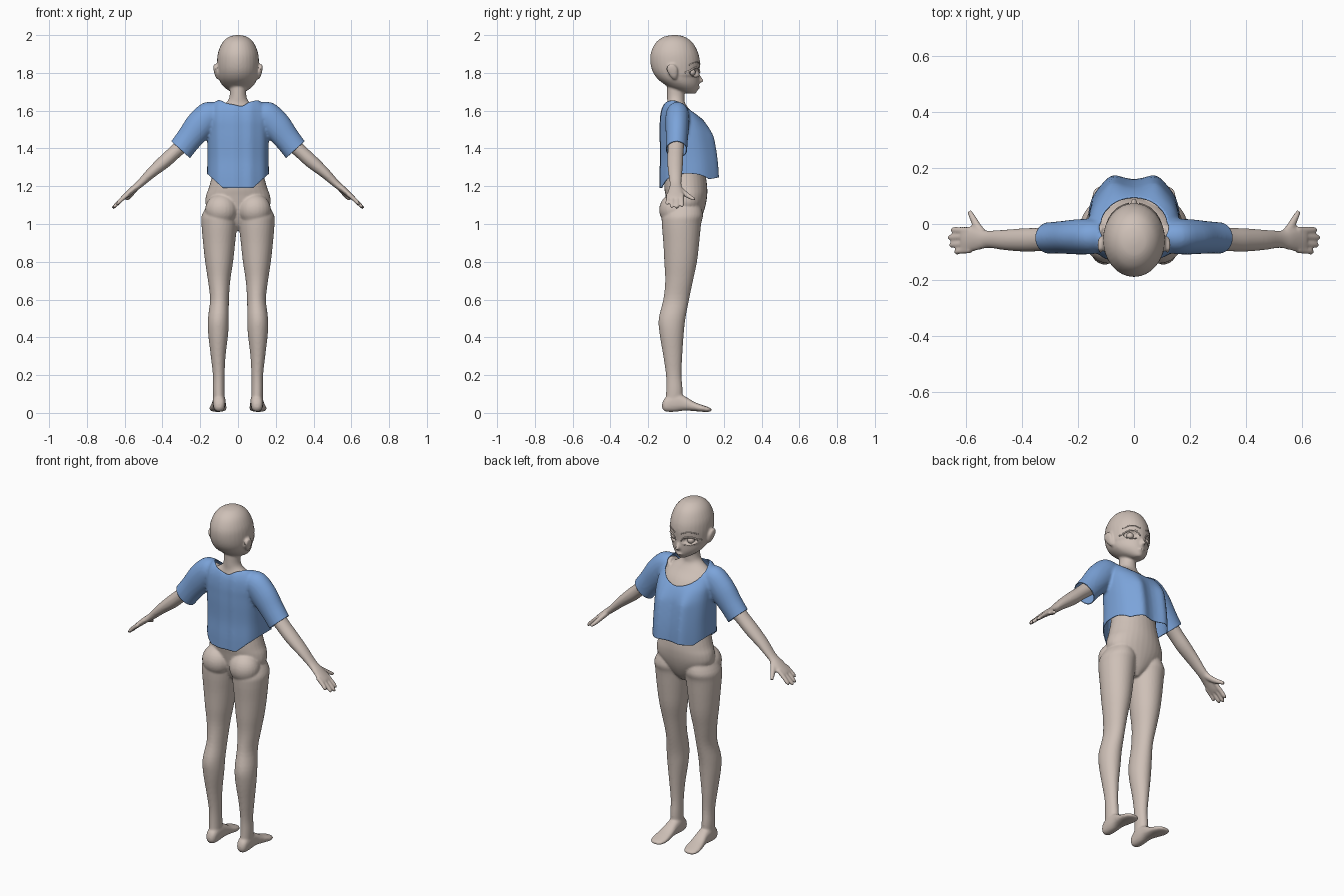
import bpy, bmesh, math
from mathutils import Vector, Matrix
from mathutils.bvhtree import BVHTree

if "Cube" in bpy.data.objects:
    bpy.data.objects.remove(bpy.data.objects["Cube"])


def material(name, col):
    m = bpy.data.materials.new(name)
    m.diffuse_color = (*col, 1)
    m.use_nodes = True
    m.node_tree.nodes["Principled BSDF"].inputs["Base Color"].default_value = m.diffuse_color
    return m


SKIN = material("warm skin", (0.62, 0.53, 0.475))
BLUE = material("blue cloth", (0.20, 0.37, 0.70))


def catmull(a, b, c, d, t):
    return 0.5 * (2*b + (c - a)*t + (2*a - 5*b + 4*c - d)*t*t + (3*b - a - 3*c + d)*t**3)


def loft(bm, rings, power=2.0, shape=None, n=32, sub=4):
    """Closed skin over rings of (centre, half axis a, half axis b)."""
    rings = [tuple(Vector(v) for v in r) for r in rings]
    smooth = []
    for i in range(len(rings) - 1):
        q = [rings[max(0, min(len(rings) - 1, i + k))] for k in (-1, 0, 1, 2)]
        for s in range(sub):
            smooth.append([catmull(*(r[j] for r in q), s / sub) for j in range(3)])
    smooth.append(rings[-1])
    loops = []
    for c, a, b in smooth:
        loop = []
        for k in range(n):
            t = 2 * math.pi * k / n
            u, v = math.cos(t), math.sin(t)
            u = math.copysign(abs(u) ** (2 / power), u)
            v = math.copysign(abs(v) ** (2 / power), v)
            p = c + a*u + b*v
            loop.append(bm.verts.new(shape(p, u, v) if shape else p))
        loops.append(loop)
    faces = [bm.faces.new(loops[0]), bm.faces.new(loops[-1][::-1])]
    for l0, l1 in zip(loops, loops[1:]):
        for k in range(n):
            m = (k + 1) % n
            faces.append(bm.faces.new((l0[k], l1[k], l1[m], l0[m])))
    bmesh.ops.recalc_face_normals(bm, faces=faces)


def stack(bm, rows, x=0, **kw):
    """Horizontal rings: (z, back y, front y, half width[, x centre])."""
    loft(bm, [((r[4] if len(r) > 4 else x, (r[1] + r[2]) / 2, r[0]), (r[3], 0, 0),
               (0, (r[2] - r[1]) / 2, 0)) for r in rows], **kw)


def limb(bm, pts, n=16):
    """Tube along (x, y, z, thickness radius, y radius)."""
    P = [Vector(p[:3]) for p in pts]
    rings = []
    for i, p in enumerate(pts):
        d = (P[min(i + 1, len(P) - 1)] - P[max(i - 1, 0)]).normalized()
        side = (Vector((0, 1, 0)) - d * d.y).normalized()
        rings.append((P[i], d.cross(side) * p[3], side * p[4]))
    loft(bm, rings, n=n)


def ball(bm, c, r):
    bmesh.ops.create_uvsphere(bm, u_segments=24, v_segments=16, radius=1,
                              matrix=Matrix.Translation(c) @ Matrix.Diagonal((*r, 1)))


def mirror(bm):
    """Copy everything so far to the -x side."""
    g = bmesh.ops.duplicate(bm, geom=bm.verts[:] + bm.edges[:] + bm.faces[:])["geom"]
    for v in g:
        if isinstance(v, bmesh.types.BMVert):
            v.co.x *= -1
    bmesh.ops.reverse_faces(bm, faces=[f for f in g if isinstance(f, bmesh.types.BMFace)])


def make(name, bm, mat, voxel=0, smooth=0):
    me = bpy.data.meshes.new(name)
    bm.to_mesh(me)
    bm.free()
    ob = bpy.data.objects.new(name, me)
    bpy.context.collection.objects.link(ob)
    me.materials.append(mat)
    bpy.context.view_layer.objects.active = ob
    if voxel:
        m = ob.modifiers.new("blend", 'REMESH')
        m.mode, m.voxel_size = 'VOXEL', voxel
        bpy.ops.object.modifier_apply(modifier="blend")
        m = ob.modifiers.new("soften", 'SMOOTH')
        m.factor, m.iterations = 0.5, smooth
        bpy.ops.object.modifier_apply(modifier="soften")
    for p in ob.data.polygons:
        p.use_smooth = True
        p.material_index = 0
    return ob


# ---- body: limbs on one side, mirrored, then torso and head, blended together
bm = bmesh.new()
stack(bm, [(1.12, -.09, .07, .06, .09), (1.05, -.125, .09, .092, .098), (1.0, -.128, .08, .094, .099),
           (.9, -.12, .07, .085, .1), (.8, -.115, .058, .074, .1), (.7, -.11, .037, .059, .1),
           (.6, -.12, .016, .05, .098), (.5, -.144, -.003, .055, .104), (.42, -.14, -.012, .053, .105),
           (.3, -.12, -.02, .039, .105), (.2, -.106, -.024, .031, .102), (.12, -.105, -.018, .031, .102),
           (.04, -.11, -.02, .03, .1)])
ball(bm, (.088, -.062, 1.075), (.086, .08, .085))                       # buttock
loft(bm, [((x, y, (lo + hi) / 2), (w, 0, 0), (0, 0, (hi - lo) / 2)) for y, x, w, lo, hi in (
    (-.126, .1, .012, .025, .05), (-.11, .1, .028, .008, .08), (-.06, .1, .034, .006, .105),
    (-.01, .1, .035, .012, .09), (.04, .103, .041, .01, .06), (.085, .106, .045, .006, .042),
    (.12, .108, .036, .006, .03), (.136, .108, .016, .01, .022))], power=2.4)   # foot
limb(bm, [(.1, -.05, 1.585, .05, .05), (.17, -.048, 1.55, .05, .05), (.25, -.05, 1.46, .043, .045),
          (.33, -.055, 1.385, .037, .042), (.39, -.057, 1.33, .036, .042), (.46, -.057, 1.27, .028, .037),
          (.52, -.055, 1.212, .02, .031), (.56, -.056, 1.18, .017, .038), (.60, -.058, 1.145, .014, .045),
          (.615, -.058, 1.132, .011, .042)], 24)                        # arm and palm
for y0, y1, x1 in ((-.093, -.1, .638), (-.07, -.075, .655), (-.046, -.048, .66), (-.023, -.021, .65)):
    z1 = 1.145 - (x1 - .6) * .9
    limb(bm, [(.585, y0, 1.157, .012, .013), (.625, (y0 + y1) / 2, 1.122, .011, .0115),
              (x1 - .004, y1, z1, .010, .0105), (x1 + .006, y1, z1 - .009, .004, .004)], 12)
limb(bm, [(.53, -.05, 1.2, .014, .02), (.56, -.012, 1.165, .014, .017), (.575, .018, 1.145, .012, .013),
          (.59, .045, 1.13, .009, .009)], 12)                           # thumb
loft(bm, [((.104, -.06, 1.765), (.006, 0, 0), (0, .008, 0)), ((.112, -.066, 1.785), (.01, 0, 0), (0, .02, 0)),
          ((.119, -.074, 1.82), (.011, 0, 0), (0, .03, 0)), ((.122, -.078, 1.845), (.007, 0, 0), (0, .015, 0))])
ball(bm, (.07, .035, 1.46), (.062, .075, .07))                          # chest
mirror(bm)
stack(bm, [(.965, -.04, .03, .02), (1.0, -.07, .062, .07), (1.05, -.09, .088, .13), (1.1, -.10, .104, .17),
           (1.15, -.108, .112, .17), (1.2, -.115, .112, .152), (1.3, -.11, .1, .13), (1.4, -.115, .1, .135),
           (1.5, -.115, .09, .14), (1.56, -.115, .062, .14), (1.605, -.108, .02, .115), (1.64, -.1, -.005, .065),
           (1.67, -.1, -.008, .046), (1.72, -.1, -.008, .043), (1.78, -.1, -.008, .043)])


def face_shape(p, u, v):
    # flatter cheeks tapering to the chin
    if v > 0 and p.z < 1.78:
        p.x *= 1 - .15 * v
    return p


stack(bm, [(2.0, -.075, -.045, .012), (1.99, -.12, -.005, .05), (1.96, -.16, .035, .083), (1.91, -.185, .063, .105),
           (1.86, -.189, .074, .111), (1.81, -.178, .072, .109), (1.77, -.152, .071, .102), (1.74, -.115, .069, .087),
           (1.715, -.075, .064, .062), (1.695, -.01, .055, .028), (1.69, .02, .045, .012)], shape=face_shape)
loft(bm, [((0, .055, 1.80), (.006, 0, 0), (0, .012, 0)), ((0, .065, 1.775), (.01, 0, 0), (0, .018, 0)),
          ((0, .07, 1.756), (.012, 0, 0), (0, .024, 0)), ((0, .066, 1.748), (.008, 0, 0), (0, .012, 0))])   # nose
ball(bm, (0, .066, 1.722), (.018, .009, .006))                          # lips
body = make("body", bm, SKIN, .006, 4)

# eye sockets pressed into the face
for v in body.data.vertices:
    if v.co.y > 0 and v.co.z > 1.7:
        d = ((abs(v.co.x) - .055) / .034) ** 2 + ((v.co.z - 1.803) / .021) ** 2
        if d < 1:
            v.co.y -= .018 * min(1, 2.5 * (1 - d))

tree = BVHTree.FromObject(body, bpy.context.evaluated_depsgraph_get())


def face_strip(name, pts, r):
    """Thin raised line lying on the face, on both sides."""
    bm = bmesh.new()
    row = []
    for x, z in pts:
        hit = tree.ray_cast(Vector((x, 1, z)), Vector((0, -1, 0)))[0]
        row.append((Vector((x, hit.y + .002 if hit else 0, z)), (0, r, 0), (0, 0, r)))
    loft(bm, row, n=8, sub=3)
    mirror(bm)
    make(name, bm, SKIN)


face_strip("upper_lash", [(.018, 1.803), (.03, 1.82), (.052, 1.828), (.075, 1.823), (.09, 1.81), (.1, 1.802)], .0045)
face_strip("lower_lash", [(.035, 1.782), (.055, 1.778), (.078, 1.784)], .0025)
face_strip("eyebrow", [(.02, 1.846), (.045, 1.856), (.07, 1.855), (.092, 1.842)], .003)

# eyeballs sitting in the sockets
bm = bmesh.new()
ball(bm, (.053, .03, 1.803), (.02, .02, .019))
mirror(bm)
make("eyes", bm, SKIN)

# ---- shirt: sleeves and torso blended, then opened at neck, hem and cuffs
bm = bmesh.new()
limb(bm, [(.08, -.045, 1.585, .055, .05), (.145, -.045, 1.575, .076, .062), (.2, -.046, 1.525, .078, .063),
          (.26, -.048, 1.45, .069, .058), (.31, -.05, 1.385, .067, .056), (.36, -.05, 1.32, .067, .056)], 32)
mirror(bm)


def drape(p, u, v):
    # cloth hangs from two forward points, with soft folds at the back
    if v > 0:
        p.y += .024 * v * math.exp(-((abs(p.x) - .08) / .04) ** 2) * max(0, min(1, (1.56 - p.z) / .1))
    else:
        p.y += .003 * math.sin(p.x * 75) * -v
    return p


stack(bm, [(1.12, -.14, .162, .163), (1.25, -.14, .160, .164), (1.35, -.136, .152, .162), (1.45, -.138, .135, .163),
           (1.5, -.138, .12, .163), (1.55, -.137, .092, .162), (1.6, -.13, .048, .15), (1.635, -.115, .005, .13),
           (1.655, -.095, -.02, .11), (1.662, -.075, -.04, .08)], power=2.6, shape=drape, n=64)
shirt = make("shirt", bm, BLUE, .008, 4)

bm = bmesh.new()
bm.from_mesh(shirt.data)


def cut(co, no):
    bmesh.ops.bisect_plane(bm, geom=bm.verts[:] + bm.edges[:] + bm.faces[:], dist=1e-5,
                           plane_co=co, plane_no=no, clear_outer=True)


cut((0, -.14, 1.19), (0, .18, -1))                                      # hem
for s in (1, -1):
    cut((s * .3, 0, 1.39), (s * .67, 0, -.74))                          # cuff


def in_neck(p):
    return p.z > 1.5 and (p.x / .122) ** 2 + ((p.y + .012) / .108) ** 2 < 1


bmesh.ops.delete(bm, geom=[f for f in bm.faces if in_neck(f.calc_center_median())], context='FACES')
for _ in range(6):                                                      # even out the neckline
    new = {}
    for v in bm.verts:
        if v.is_boundary and v.co.z > 1.5:
            near = [e.other_vert(v).co for e in v.link_edges if e.is_boundary]
            if len(near) == 2:
                new[v] = (v.co * 2 + near[0] + near[1]) / 4
    for v, co in new.items():
        v.co = co
bm.to_mesh(shirt.data)
bm.free()
m = shirt.modifiers.new("thickness", 'SOLIDIFY')
m.thickness, m.offset = .004, -1
